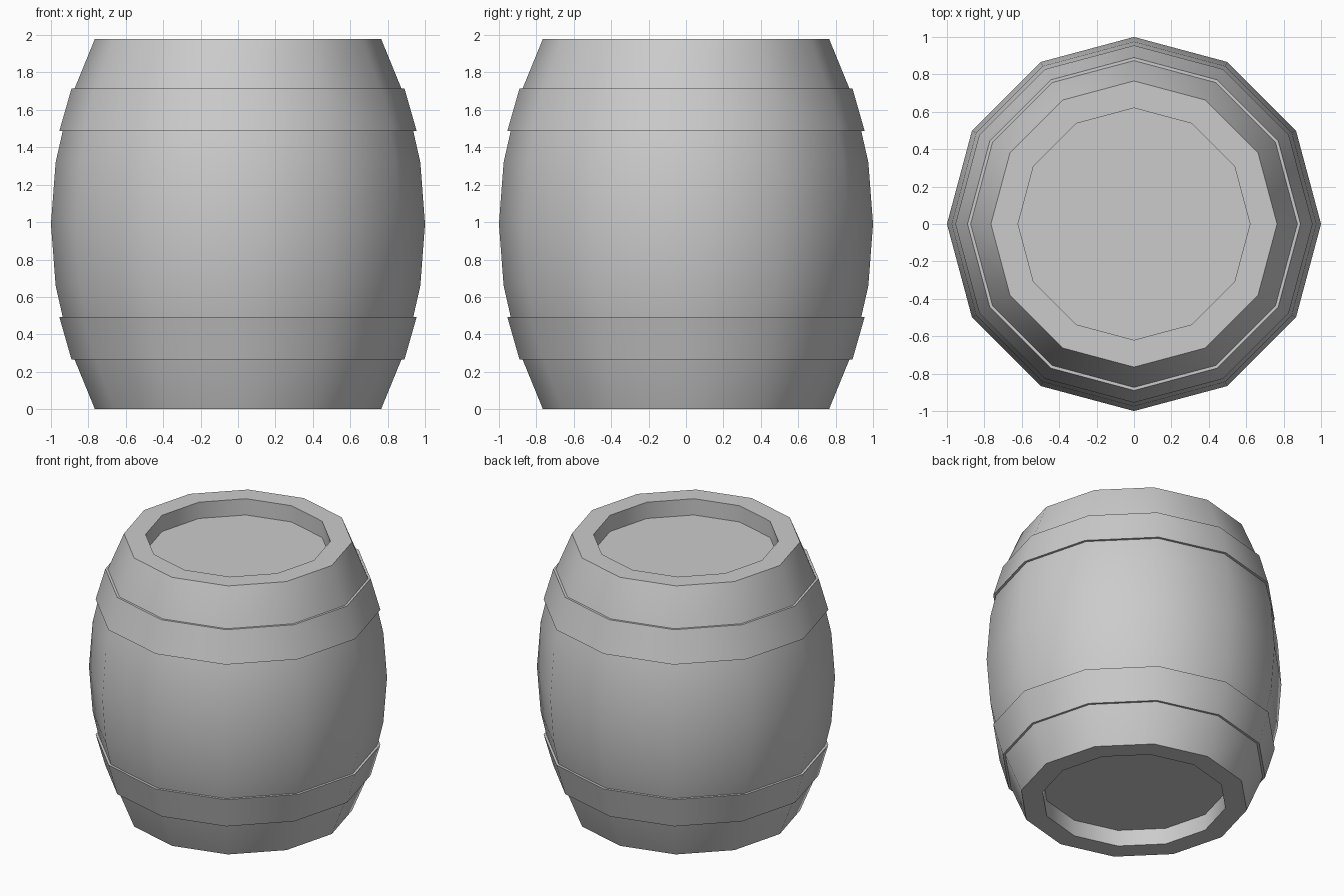
import bpy, bmesh, math

if "Cube" in bpy.data.objects:
    bpy.data.objects.remove(bpy.data.objects["Cube"])

SIDES = 12
HEIGHT = 1.98


def lathe(name, profile, closed=False):
    """Revolve (radius, z) points around z; open profiles get end caps."""
    bm = bmesh.new()
    rings = []
    for r, z in profile:
        rings.append([bm.verts.new((r * math.cos(2 * math.pi * i / SIDES),
                                    r * math.sin(2 * math.pi * i / SIDES), z))
                      for i in range(SIDES)])
    pairs = list(zip(rings, rings[1:]))
    if closed:
        pairs.append((rings[-1], rings[0]))
    else:
        bm.faces.new(rings[0])
        bm.faces.new(rings[-1])
    for a, b in pairs:
        for i in range(SIDES):
            j = (i + 1) % SIDES
            bm.faces.new((a[i], a[j], b[j], b[i]))
    bmesh.ops.recalc_face_normals(bm, faces=bm.faces)
    mesh = bpy.data.meshes.new(name)
    bm.to_mesh(mesh)
    bm.free()
    obj = bpy.data.objects.new(name, mesh)
    bpy.context.collection.objects.link(obj)
    bpy.ops.object.select_all(action='DESELECT')
    obj.select_set(True)
    bpy.context.view_layer.objects.active = obj
    bpy.ops.object.shade_smooth_by_angle(angle=math.radians(35))
    return obj


def mirrored(points):
    return [(r, HEIGHT - z) for r, z in points]


# Barrel body: recessed lids, flat rims and bulging wall
lower = [(0.62, 0.12), (0.62, 0.0), (0.765, 0.0), (0.90, 0.33), (0.975, 0.66)]
lathe("barrel_body", lower + [(1.0, 0.99)] + mirrored(lower)[::-1])

# Hoops: thin sloped bands wrapped around the wall
hoop = [(0.89, 0.265), (0.955, 0.492), (0.91, 0.492), (0.85, 0.265)]
lathe("lower_hoop", hoop, closed=True)
lathe("upper_hoop", mirrored(hoop), closed=True)
